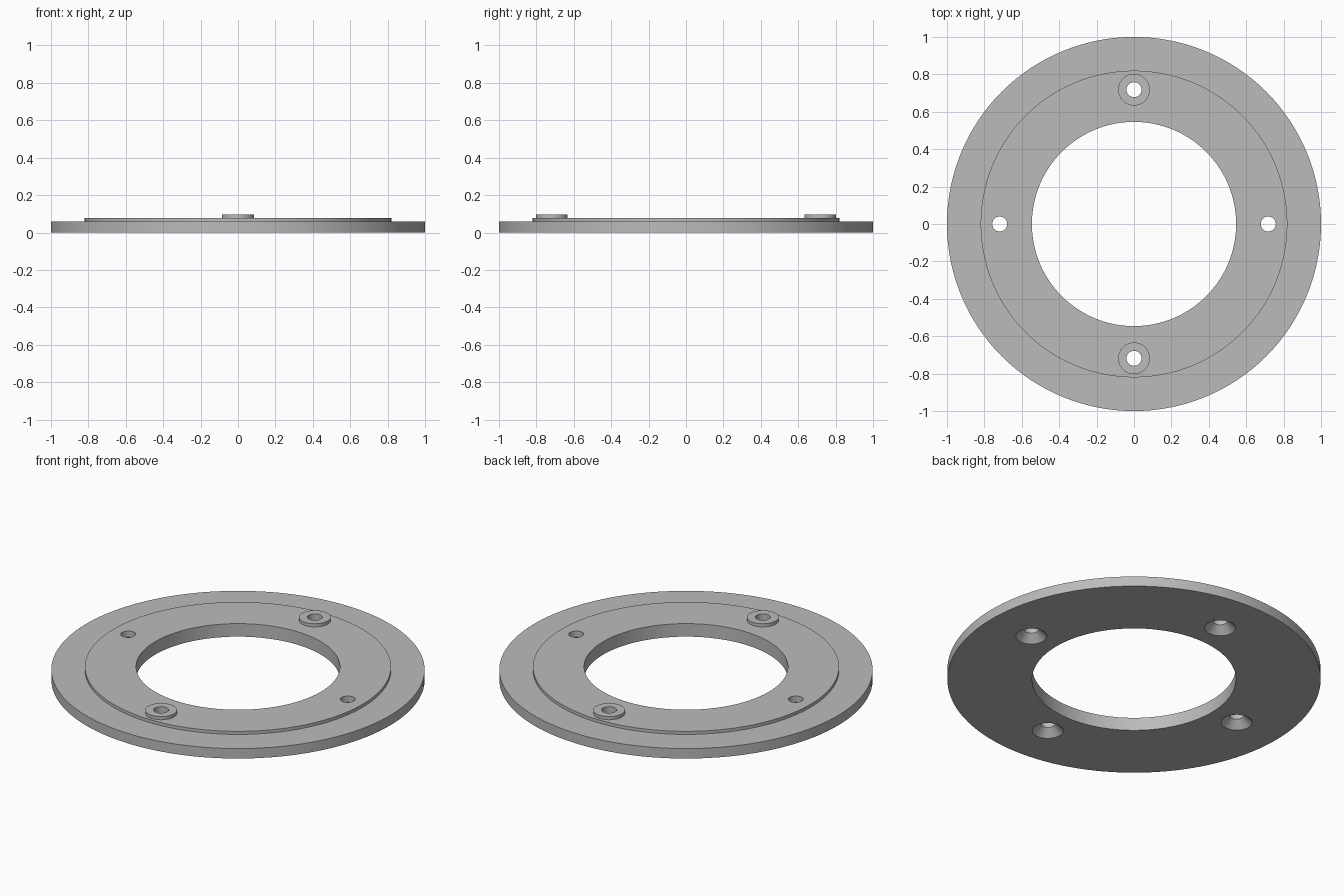
import bpy
import bmesh
from math import pi, cos, sin, radians

cube = bpy.data.objects.get("Cube")
if cube:
    bpy.data.objects.remove(cube, do_unlink=True)

GREY = (0.5, 0.5, 0.5, 1.0)
grey = bpy.data.materials.new("grey metal")
grey.use_nodes = True
grey.diffuse_color = GREY
grey.node_tree.nodes["Principled BSDF"].inputs["Base Color"].default_value = GREY

PLATE_TOP, STEP_TOP, BOSS_TOP = 0.059, 0.077, 0.096
HOLE_R, SINK_R, BOSS_R, BOLT_CIRCLE = 0.04, 0.083, 0.085, 0.718


def lathe(name, profile, sides, centre=(0, 0), ring=False):
    """Spin an (r, z) profile around z; close it as a ring or cap its ends."""
    bm = bmesh.new()
    loops = [[bm.verts.new((r * cos(2 * pi * i / sides), r * sin(2 * pi * i / sides), z))
              for i in range(sides)] for r, z in profile]
    pairs = list(zip(loops, loops[1:]))
    if ring:
        pairs.append((loops[-1], loops[0]))
    else:
        bm.faces.new(loops[0])
        bm.faces.new(loops[-1])
    for a, b in pairs:
        for i in range(sides):
            j = (i + 1) % sides
            bm.faces.new((a[i], a[j], b[j], b[i]))
    bmesh.ops.recalc_face_normals(bm, faces=bm.faces)
    mesh = bpy.data.meshes.new(name)
    bm.to_mesh(mesh)
    bm.free()
    mesh.materials.append(grey)
    obj = bpy.data.objects.new(name, mesh)
    obj.location = (*centre, 0)
    bpy.context.collection.objects.link(obj)
    return obj


def combine(target, tool, operation):
    """Apply a boolean and discard the tool."""
    tool.hide_render = True
    bpy.context.view_layer.objects.active = target
    mod = target.modifiers.new(operation, "BOOLEAN")
    mod.operation, mod.solver, mod.object = operation, "EXACT", tool
    bpy.ops.object.modifier_apply(modifier=mod.name)
    bpy.data.objects.remove(tool, do_unlink=True)


# Stepped flange ring
flange = lathe("flange_ring", [(0.546, 0), (1, 0), (1, PLATE_TOP), (0.82, PLATE_TOP),
                               (0.82, STEP_TOP), (0.546, STEP_TOP)], 128, ring=True)

# Raised bosses at front and back
for side in (-1, 1):
    boss = lathe("boss", [(BOSS_R, PLATE_TOP / 2), (BOSS_R, BOSS_TOP)], 48,
                 (0, side * BOLT_CIRCLE))
    combine(flange, boss, "UNION")

# Four screw holes, countersunk from below
sink_depth = SINK_R - HOLE_R
for x, y in ((1, 0), (0, 1), (-1, 0), (0, -1)):
    cutter = lathe("hole_cutter", [(SINK_R + 0.01, -0.01), (HOLE_R, sink_depth),
                                   (HOLE_R, 0.2)], 48, (x * BOLT_CIRCLE, y * BOLT_CIRCLE))
    combine(flange, cutter, "DIFFERENCE")

# Smooth round walls, crisp rims
bpy.ops.object.select_all(action="DESELECT")
flange.select_set(True)
bpy.context.view_layer.objects.active = flange
bpy.ops.object.shade_smooth_by_angle(angle=radians(30))
